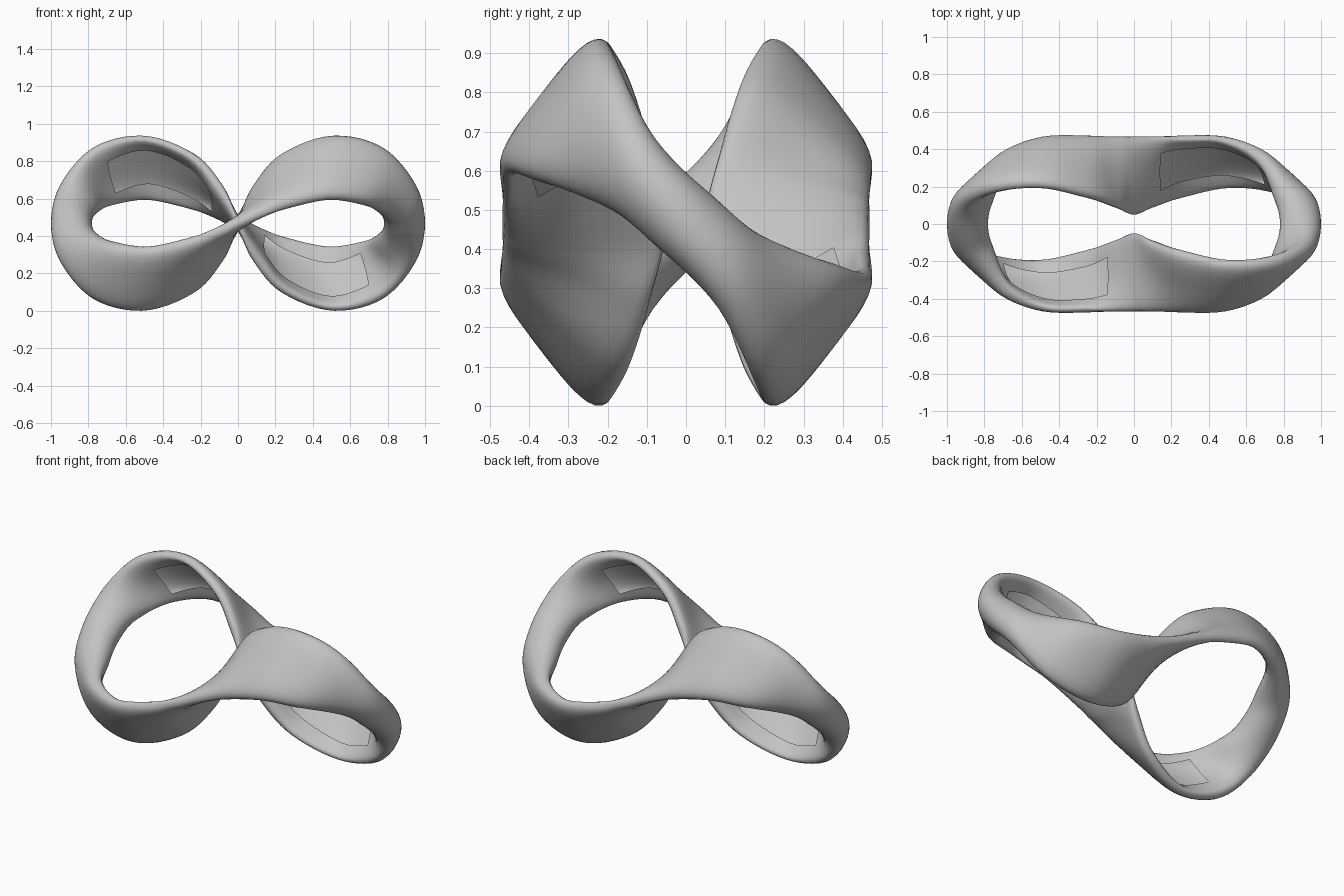
import bpy, bmesh, math
from mathutils import Vector

cube = bpy.data.objects.get("Cube")
if cube:
    bpy.data.objects.remove(cube, do_unlink=True)

# Stations of one quarter: outer edge, outside bulge, inner edge, inside bulge
QUARTER = [
    ((1, 0, 0), (.89, -.068, -.068), (.78, 0, 0), (.89, .068, .068)),
    ((.945, -.11, .21), (.905, -.195, .08), (.765, -.16, .045), (.81, -.085, .165)),
    ((.77, -.18, .4), (.76, -.325, .255), (.675, -.36, .1), (.71, -.25, .23)),
    ((.51, -.2, .46), (.5, -.365, .335), (.48, -.455, .13), (.49, -.345, .317)),
    ((.25, -.145, .365), (.24, -.345, .25), (.25, -.465, .085), (.25, -.33, .23)),
    ((.1, -.09, .19), (.09, -.28, .14), (.1, -.468, .04), (.12, -.272, .095)),
    ((0, -.05, 0), (0, -.26, .045), (0, -.468, 0), (0, -.26, -.045)),
]
ALONG, AROUND = 6, 8


def turned(station, sx, sy, sz, swap):
    """Half-turn a station about an axis; odd turns exchange its two sides."""
    a, e, b, i = [Vector((p[0] * sx, p[1] * sy, p[2] * sz)) for p in station]
    return (a, i, b, e) if swap else (a, e, b, i)


def tangent(before, after, fullness, rim):
    """Direction through a point, never shorter than the rim roundness."""
    m = (after - before) * fullness
    return m if m.length > rim else m.normalized() * rim


def closed_curve(points, steps, fullness, rim):
    n = len(points)
    result = []
    for k in range(n):
        p, q = points[k], points[(k + 1) % n]
        m = tangent(points[k - 1], q, fullness, rim)
        r = tangent(p, points[(k + 2) % n], fullness, rim)
        for j in range(steps):
            t = j / steps
            s = 1 - t
            result.append(p * (1 + 2 * t) * s * s + m * t * s * s
                          + q * t * t * (3 - 2 * t) - r * t * t * s)
    return result


# Four turned copies of the quarter form the whole twisted loop
stations = [turned(s, 1, 1, 1, False) for s in QUARTER[:-1]]
stations += [turned(s, -1, 1, -1, True) for s in QUARTER[:0:-1]]
stations += [turned(s, -1, -1, 1, False) for s in QUARTER[:-1]]
stations += [turned(s, 1, -1, -1, True) for s in QUARTER[:0:-1]]
tracks = [closed_curve([s[k] for s in stations], ALONG, 0.5, 0) for k in range(4)]
rings = [closed_curve(list(section), AROUND, 0.75, 0.17) for section in zip(*tracks)]
lift = -min(p.z for ring in rings for p in ring)

# Skin of the loop
bm = bmesh.new()
grid = [[bm.verts.new((p.x, p.y, p.z + lift)) for p in ring] for ring in rings]
count, sides = len(grid), 4 * AROUND
per_quarter = (len(QUARTER) - 1) * ALONG
open_faces = []
for u in range(count):
    after = grid[(u + 1) % count]
    quarter, step = divmod(u, per_quarter)
    if quarter % 2:
        step = per_quarter - 1 - step
    for v in range(sides):
        w = (v + 1) % sides
        face = bm.faces.new((grid[u][v], grid[u][w], after[w], after[v]))
        face.smooth = True
        # Openings on the hollow side of each lobe
        hollow = AROUND if quarter % 2 else 3 * AROUND
        if abs(v + 0.5 - hollow) < 3 and 13 <= step < 29:
            open_faces.append(face)
bmesh.ops.recalc_face_normals(bm, faces=bm.faces)
bmesh.ops.delete(bm, geom=open_faces, context='FACES')
mesh = bpy.data.meshes.new("twisted_loop")
bm.to_mesh(mesh)
bm.free()

# Plain grey material
grey = bpy.data.materials.new("plain grey")
grey.use_nodes = True
colour = (.55, .55, .55, 1)
grey.diffuse_color = colour
next(n for n in grey.node_tree.nodes if n.type == 'BSDF_PRINCIPLED').inputs["Base Color"].default_value = colour
mesh.materials.append(grey)
loop = bpy.data.objects.new("twisted_loop", mesh)
bpy.context.collection.objects.link(loop)
